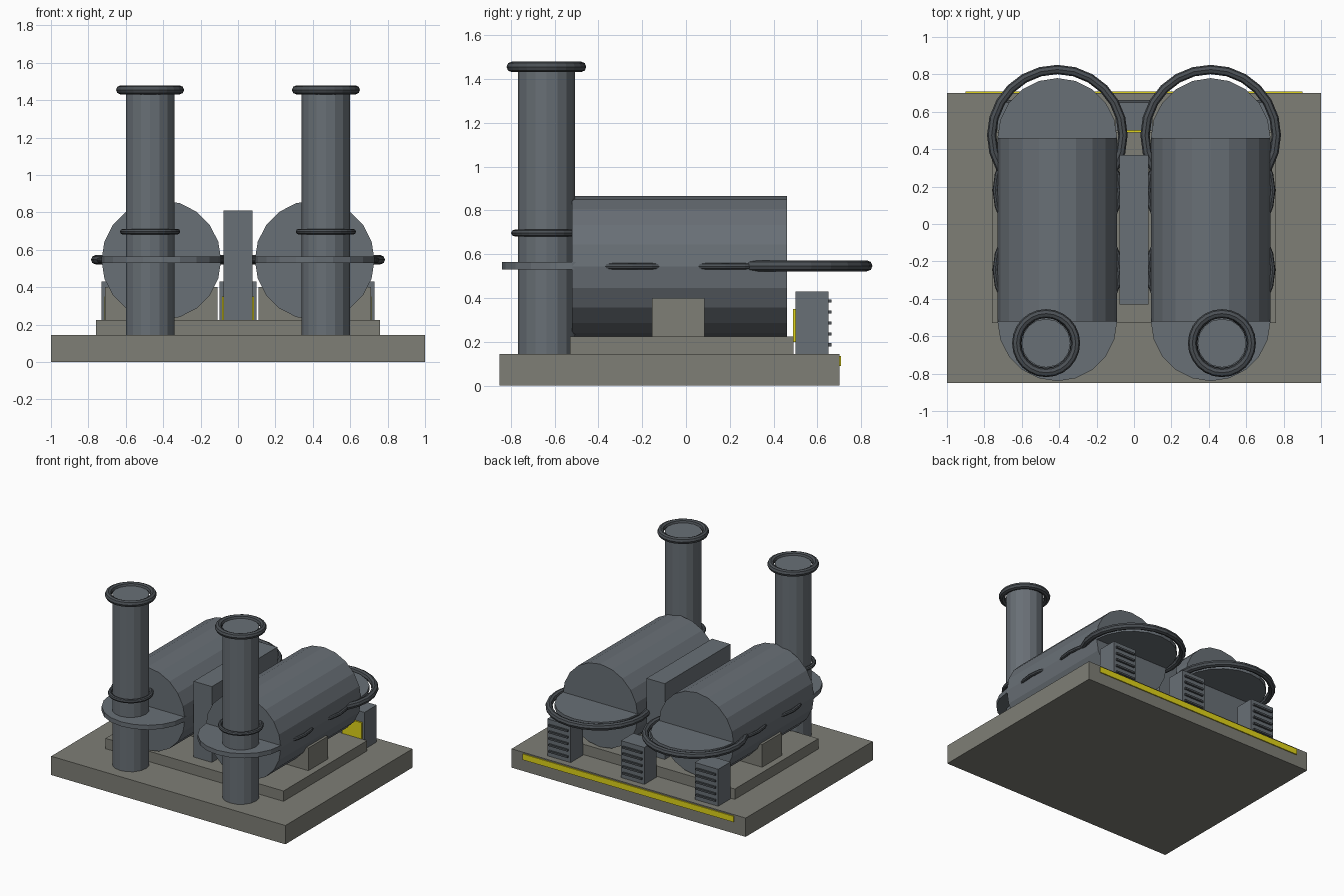
import bpy
from math import pi

if "Cube" in bpy.data.objects:
    bpy.data.objects.remove(bpy.data.objects["Cube"])


def material(name, rgb):
    m = bpy.data.materials.new(name)
    m.diffuse_color = (*rgb, 1)
    m.use_nodes = True
    m.node_tree.nodes["Principled BSDF"].inputs["Base Color"].default_value = m.diffuse_color
    return m


CONCRETE = material("concrete", (0.21, 0.21, 0.18))
METAL = material("metal", (0.14, 0.16, 0.18))
DARK = material("dark_metal", (0.07, 0.08, 0.09))
YELLOW = material("yellow", (0.75, 0.66, 0.01))


def finish(name, mat):
    o = bpy.context.object
    o.name = name
    o.data.materials.append(mat)
    return o


def box(name, x, y, z, mat):
    """Box from (min, max) ranges on each axis."""
    bpy.ops.mesh.primitive_cube_add(size=1, location=[(a + b) / 2 for a, b in (x, y, z)])
    bpy.context.object.scale = [b - a for a, b in (x, y, z)]
    bpy.ops.object.transform_apply(location=False, rotation=False, scale=True)
    return finish(name, mat)


def cylinder(name, loc, r, depth, sides, mat, rot=(0, 0, 0)):
    bpy.ops.mesh.primitive_cylinder_add(vertices=sides, radius=r, depth=depth,
                                        location=loc, rotation=rot)
    return finish(name, mat)


def ring(name, loc, major, minor, mat, sides=24):
    bpy.ops.mesh.primitive_torus_add(location=loc, major_radius=major, minor_radius=minor,
                                     major_segments=sides, minor_segments=8)
    return finish(name, mat)


# Stepped base with a hazard stripe along the back
box("base_slab", (-1, 1), (-0.85, 0.70), (0, 0.145), CONCRETE)
box("plinth", (-0.76, 0.76), (-0.53, 0.49), (0.145, 0.225), CONCRETE)
box("back_stripe", (-0.9, 0.9), (0.695, 0.708), (0.09, 0.135), YELLOW)

# Central housing between the tanks
box("center_housing", (-0.078, 0.078), (-0.43, 0.37), (0.225, 0.81), METAL)

for side, s in (("left", -1), ("right", 1)):
    tx, tz = 0.41 * s, 0.545
    # Horizontal tank with flat end plates
    cylinder(side + "_tank", (tx, -0.03, tz), 0.32, 0.98, 20, METAL, (pi / 2, 0, 0))
    cylinder(side + "_front_plate", (tx, -0.52, 0.547), 0.32, 0.035, 20, METAL)
    cylinder(side + "_back_plate", (tx, 0.46, 0.547), 0.32, 0.035, 20, METAL)
    # Rings breaking through the tank sides, and the large one behind
    ring(side + "_tank_ring_front", (tx, -0.245, tz), 0.332, 0.014, DARK)
    ring(side + "_tank_ring_rear", (tx, 0.18, tz), 0.332, 0.014, DARK)
    ring(side + "_back_ring", (tx, 0.475, tz + 0.002), 0.351, 0.025, DARK)
    # Tank support
    box(side + "_saddle", (tx - 0.30, tx + 0.30), (-0.155, 0.085), (0.225, 0.40), CONCRETE)
    # Chimney with collar and rim
    cx, cy = 0.47 * s, -0.637
    cylinder(side + "_chimney", (cx, cy, 0.8025), 0.13, 1.315, 16, METAL)
    ring(side + "_chimney_collar", (cx, cy, 0.697), 0.146, 0.015, DARK)
    ring(side + "_chimney_rim", (cx, cy, 1.455), 0.158, 0.024, DARK)

# Vent cabinets with slats behind and yellow panels in front
for side, x in (("left", -0.63), ("center", 0), ("right", 0.63)):
    box(side + "_vent", (x - 0.1, x + 0.1), (0.5, 0.65), (0.145, 0.43), METAL)
    box(side + "_vent_panel", (x - 0.085, x + 0.085), (0.488, 0.505), (0.20, 0.35), YELLOW)
    for i in range(5):
        z = 0.187 + 0.05 * i
        box(f"{side}_vent_slat_{i + 1}", (x - 0.082, x + 0.082), (0.645, 0.664),
            (z - 0.007, z + 0.007), DARK)
